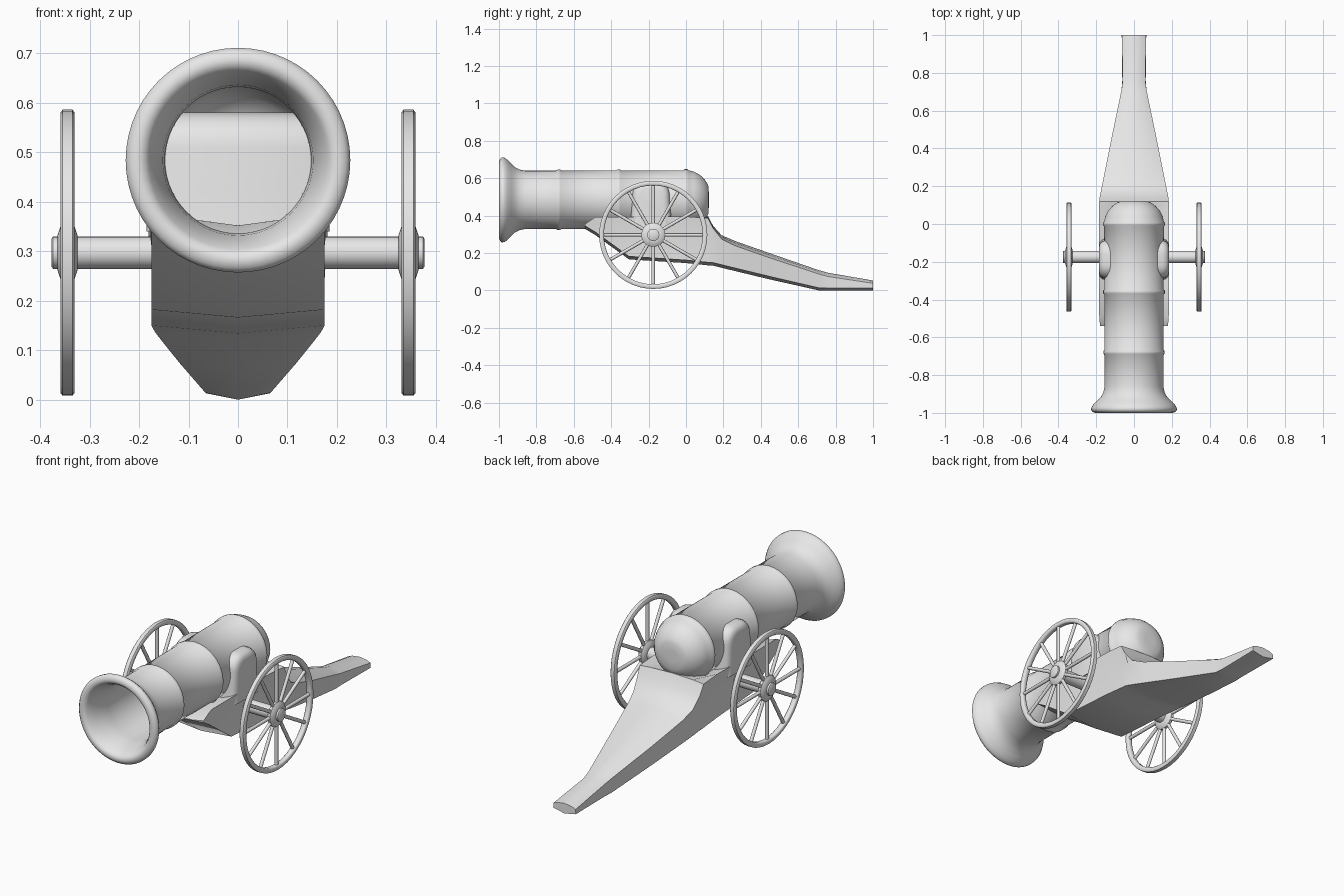
import bpy, bmesh, math
from mathutils import Matrix, Vector

if "Cube" in bpy.data.objects:
    bpy.data.objects.remove(bpy.data.objects["Cube"])

grey = bpy.data.materials.new("plain_grey")
grey.diffuse_color = (0.8, 0.8, 0.8, 1)
grey.use_nodes = True
grey.node_tree.nodes["Principled BSDF"].inputs["Base Color"].default_value = grey.diffuse_color


def finish(name, bm, angle=40):
    bmesh.ops.remove_doubles(bm, verts=bm.verts, dist=1e-5)
    bmesh.ops.recalc_face_normals(bm, faces=bm.faces)
    me = bpy.data.meshes.new(name)
    bm.to_mesh(me)
    bm.free()
    ob = bpy.data.objects.new(name, me)
    bpy.context.collection.objects.link(ob)
    me.materials.append(grey)
    bpy.ops.object.select_all(action='DESELECT')
    ob.select_set(True)
    bpy.context.view_layer.objects.active = ob
    bpy.ops.object.shade_smooth_by_angle(angle=math.radians(angle))
    return ob


def skin(bm, rings, close=False):
    """Join rings of points with quads."""
    vs = [[bm.verts.new(p) for p in r] for r in rings]
    pairs = list(zip(vs, vs[1:])) + ([(vs[-1], vs[0])] if close else [])
    for a, b in pairs:
        for i in range(len(a)):
            j = (i + 1) % len(a)
            bm.faces.new((a[i], a[j], b[j], b[i]))
    return vs


def lathe(name, profile, axis, centre, n=48, close=False, angle=40):
    """Spin (position along axis, radius) points round the x or y axis."""
    rings = []
    for t, r in profile:
        ring = []
        for i in range(n):
            a = 2 * math.pi * i / n
            u, w = r * math.cos(a), r * math.sin(a)
            p = Vector((t, u, w)) if axis == 'x' else Vector((u, t, w))
            ring.append(p + Vector(centre))
        rings.append(ring)
    bm = bmesh.new()
    vs = skin(bm, rings, close)
    if not close:
        bm.faces.new(vs[0])
        bm.faces.new(vs[-1])
    return finish(name, bm, angle)


# Barrel: rounded breech, three raised bands, flared muzzle and deep bore
def band(y, r):
    return [(y + 0.014, r), (y + 0.007, r + 0.006),
            (y - 0.007, r + 0.006), (y - 0.014, r)]


barrel = [(0.122, 0.03), (0.121, 0.07), (0.113, 0.09), (0.095, 0.115),
          (0.07, 0.137), (0.04, 0.152)]
barrel += band(0.0, 0.158) + band(-0.36, 0.157) + band(-0.68, 0.156)
barrel += [(-0.86, 0.156), (-0.89, 0.162), (-0.915, 0.175), (-0.935, 0.195),
           (-0.955, 0.215), (-0.972, 0.226), (-0.985, 0.227), (-0.995, 0.218),
           (-1.0, 0.204), (-0.997, 0.19), (-0.985, 0.18), (-0.95, 0.165),
           (-0.9, 0.152), (-0.86, 0.148), (0.0, 0.146), (0.05, 0.128),
           (0.085, 0.09), (0.1, 0.03)]
lathe("barrel", barrel, 'y', (0, 0, 0.484), 56, angle=50)

# Carriage body and trail: y, top centre z, drop to the side, lower side z, top and lower half width
stations = [(-0.54, 0.335, -0.02, 0.345, 0.180, 0.175),
            (-0.485, 0.352, -0.04, 0.312, 0.184, 0.175),
            (-0.305, 0.352, -0.04, 0.182, 0.184, 0.175),
            (0.0, 0.355, -0.04, 0.162, 0.184, 0.175),
            (0.118, 0.396, 0.01, 0.150, 0.184, 0.175),
            (0.145, 0.345, 0.012, 0.148, 0.181, 0.174),
            (0.19, 0.295, 0.02, 0.137, 0.172, 0.168),
            (0.26, 0.265, 0.025, 0.120, 0.158, 0.155),
            (0.45, 0.198, 0.025, 0.074, 0.120, 0.118),
            (0.71, 0.108, 0.02, 0.014, 0.066, 0.066),
            (0.76, 0.094, 0.02, 0.013, 0.060, 0.062),
            (1.0, 0.053, 0.015, 0.013, 0.064, 0.065)]
rings = []
for y, zt, d, zb, wt, wb in stations:
    keel = zb - 0.016 * min(1, wb / 0.12) if zb > 0.02 else 0.0
    half = [(0.65 * wt, zt - 0.4 * d), (wt, zt - d), (wb, max(zb, min(zt - d - 0.012, 0.31 if y < 0.15 else zb))), (wb, zb)]
    ring = [(0, y, zt)] + [(x, y, z) for x, z in half]
    ring += [(0, y, keel)] + [(-x, y, z) for x, z in reversed(half)]
    rings.append(ring)
bm = bmesh.new()
vs = skin(bm, rings)
bm.faces.new(vs[0])
bm.faces.new(vs[-1])
finish("carriage", bm, 45)

# Barrel support: rounded arch block passing through both sides of the barrel
outline = [(-0.115, 0.34), (-0.105, 0.42)]
for i in range(7):
    a = math.pi - i * math.pi / 12
    outline.append((-0.03 + 0.07 * math.cos(a), 0.51 + 0.07 * math.sin(a)))
outline += [(-y, z) for y, z in reversed(outline)]
bm = bmesh.new()
side = [(0.184, 1.0, 0.0)]
rings = []
for x, inset in [(-0.185, 0.035), (-0.181, 0.018), (-0.17, 0.006), (-0.15, 0),
                 (0.15, 0), (0.17, 0.006), (0.181, 0.018), (0.185, 0.035)]:
    k = 1 - inset / 0.105
    rings.append([(x, -0.187 + y * k, 0.34 + (z - 0.34) * (1 - inset / 0.24))
                  for y, z in outline])
vs = skin(bm, rings)
bm.faces.new(vs[0])
bm.faces.new(vs[-1])
finish("barrel_support", bm, 50)

# Axle with slightly rounded ends
WY, WZ = -0.175, 0.297
lathe("axle", [(-0.377, 0.028), (-0.374, 0.0325), (0.374, 0.0325), (0.377, 0.028)],
      'x', (0, WY, WZ), 24)

# Wheels: rim, hub and twelve spokes on each side
for s, label in ((-1, "left"), (1, "right")):
    c = (s * 0.3445, WY, WZ)
    rim = [(-0.014, 0.269), (-0.009, 0.264), (0.009, 0.264), (0.014, 0.269),
           (0.014, 0.284), (0.010, 0.289), (-0.010, 0.289), (-0.014, 0.284)]
    lathe(label + "_wheel_rim", rim, 'x', c, 48, close=True, angle=50)
    hub = [(-0.02, 0.036), (-0.014, 0.054), (-0.007, 0.064), (0.007, 0.064),
           (0.014, 0.054), (0.02, 0.036)]
    lathe(label + "_wheel_hub", hub, 'x', c, 32, angle=50)
    bm = bmesh.new()
    for i in range(12):
        m = (Matrix.Translation(c) @ Matrix.Rotation(i * math.pi / 6, 4, 'X')
             @ Matrix.Translation((0, 0, 0.16)))
        bmesh.ops.create_cone(bm, cap_ends=True, segments=10, radius1=0.009,
                              radius2=0.009, depth=0.22, matrix=m)
    finish(label + "_wheel_spokes", bm)
